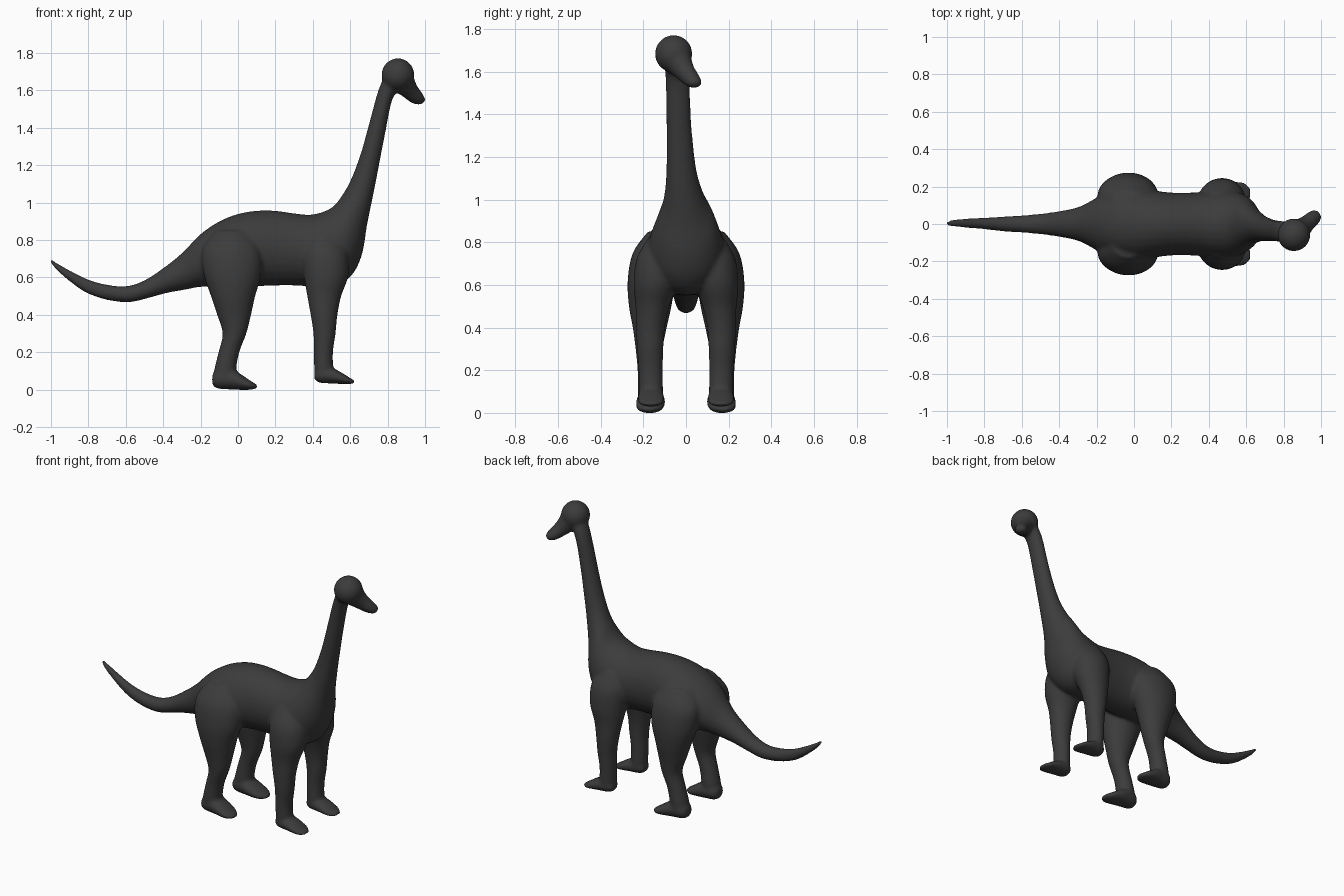
import bpy, bmesh, math
from mathutils import Vector, Matrix

SIDES, STEPS = 28, 4
bm = bmesh.new()


def spline(rows):
    """Catmull-Rom interpolation of the ring table."""
    out = []
    for i in range(len(rows) - 1):
        p0, p1 = rows[max(i - 1, 0)], rows[i]
        p2, p3 = rows[i + 1], rows[min(i + 2, len(rows) - 1)]
        for k in range(STEPS):
            t = k / STEPS
            out.append([0.5 * (2 * b + (c - a) * t + (2 * a - 5 * b + 4 * c - d) * t * t
                               + (3 * b - a - 3 * c + d) * t ** 3)
                        for a, b, c, d in zip(p0, p1, p2, p3)])
    return out + [list(rows[-1])]


def loft(rows, side=1, matrix=Matrix()):
    """Each row: x, z of one edge, x, z of the opposite edge, centre y, half width."""
    rings = []
    for x1, z1, x2, z2, y, w in spline(rows):
        c = Vector(((x1 + x2) / 2, y * side, (z1 + z2) / 2))
        u = Vector(((x1 - x2) / 2, 0, (z1 - z2) / 2))
        ring = []
        for i in range(SIDES):
            a = math.tau * i / SIDES
            ring.append(bm.verts.new(matrix @ (c + u * math.cos(a) + Vector((0, w * math.sin(a), 0)))))
        rings.append(ring)
    for r, s in zip(rings, rings[1:]):
        for i in range(SIDES):
            j = (i + 1) % SIDES
            bm.faces.new((r[i], r[j], s[j], s[i]))
    bm.faces.new(rings[0])
    bm.faces.new(rings[-1])


# tail, torso and neck in one sweep: upper edge, lower edge
loft([
    (-1.0, .70, -1.003, .68, .003, .012), (-.93, .655, -.955, .625, .005, .022),
    (-.80, .59, -.825, .525, .003, .03), (-.69, .56, -.70, .48, 0, .04),
    (-.59, .555, -.58, .468, 0, .047), (-.50, .585, -.48, .49, 0, .056),
    (-.40, .65, -.38, .517, 0, .07), (-.30, .73, -.28, .535, 0, .093),
    (-.20, .832, -.20, .55, 0, .14), (-.10, .90, -.10, .55, 0, .18),
    (0, .94, 0, .55, 0, .19), (.10, .957, .10, .553, 0, .18),
    (.20, .957, .20, .557, 0, .168), (.30, .943, .31, .557, 0, .168),
    (.39, .936, .42, .55, 0, .175), (.47, .957, .535, .56, 0, .18),
    (.52, .99, .615, .62, 0, .165), (.56, 1.045, .665, .73, 0, .135),
    (.59, 1.095, .69, .88, -.008, .098), (.623, 1.17, .727, 1.06, -.02, .073),
    (.66, 1.275, .758, 1.22, -.028, .063), (.70, 1.42, .79, 1.385, -.035, .057),
    (.75, 1.60, .825, 1.55, -.04, .057), (.79, 1.69, .88, 1.64, -.05, .055),
])

# head, turned to one side: round skull and tapering snout
head = Matrix.Translation((.855, -.058, 0)) @ Matrix.Rotation(math.radians(41), 4, 'Z')
bmesh.ops.create_uvsphere(bm, u_segments=28, v_segments=16, radius=.088,
                          matrix=Matrix.Translation((.855, -.058, 1.684)))
loft([
    (.05, 1.74, -.04, 1.61, 0, .075), (.085, 1.69, .005, 1.587, 0, .06),
    (.115, 1.637, .055, 1.56, 0, .046), (.15, 1.598, .10, 1.535, 0, .042),
    (.177, 1.565, .14, 1.524, 0, .035), (.183, 1.545, .163, 1.526, 0, .017),
], matrix=head)

# legs and feet, mirrored left and right
for side in (-1, 1):
    # hind leg
    loft([
        (-.12, .85, .06, .85, .10, .08), (-.19, .75, .12, .75, .145, .105),
        (-.185, .62, .125, .62, .162, .112), (-.145, .5, .092, .5, .168, .1),
        (-.112, .4, .07, .4, .17, .08), (-.082, .3, .045, .3, .173, .064),
        (-.105, .2, .007, .2, .17, .058), (-.128, .1, -.01, .1, .167, .06),
        (-.125, .04, .0, .04, .167, .055),
    ], side)
    # hind foot
    loft([
        (-.138, .08, -.138, .025, .165, .03), (-.11, .11, -.11, .006, .165, .055),
        (-.04, .115, -.04, .001, .165, .066), (.02, .08, .02, -.001, .168, .068),
        (.07, .046, .07, .0, .172, .058), (.102, .028, .102, .007, .174, .025),
    ], side)
    # front leg
    loft([
        (.37, .83, .54, .83, .09, .08), (.345, .73, .585, .73, .13, .1),
        (.352, .61, .59, .61, .142, .104), (.37, .5, .552, .5, .157, .08),
        (.388, .4, .532, .4, .167, .068), (.403, .3, .522, .3, .168, .062),
        (.405, .2, .508, .2, .166, .057), (.408, .1, .51, .1, .164, .056),
        (.415, .055, .51, .055, .164, .05),
    ], side)
    # front foot
    loft([
        (.408, .095, .408, .055, .164, .03), (.435, .12, .435, .037, .164, .052),
        (.50, .118, .50, .033, .164, .062), (.56, .088, .56, .03, .164, .063),
        (.60, .062, .60, .03, .164, .052), (.624, .05, .624, .034, .164, .025),
    ], side)

bmesh.ops.recalc_face_normals(bm, faces=bm.faces)
mesh = bpy.data.meshes.new("dinosaur_body")
bm.to_mesh(mesh)
bm.free()
body = bpy.data.objects.new("dinosaur_body", mesh)
bpy.context.collection.objects.link(body)

# fuse the parts into one skin and soften the joins
remesh = body.modifiers.new("fuse", 'REMESH')
remesh.mode = 'VOXEL'
remesh.voxel_size = .01
remesh.use_smooth_shade = True
soft = body.modifiers.new("soften", 'SMOOTH')
soft.factor = .5
soft.iterations = 8

# dark grey hide
hide = bpy.data.materials.new("dark_grey_hide")
hide.diffuse_color = (.045, .045, .045, 1)
mesh.materials.append(hide)
